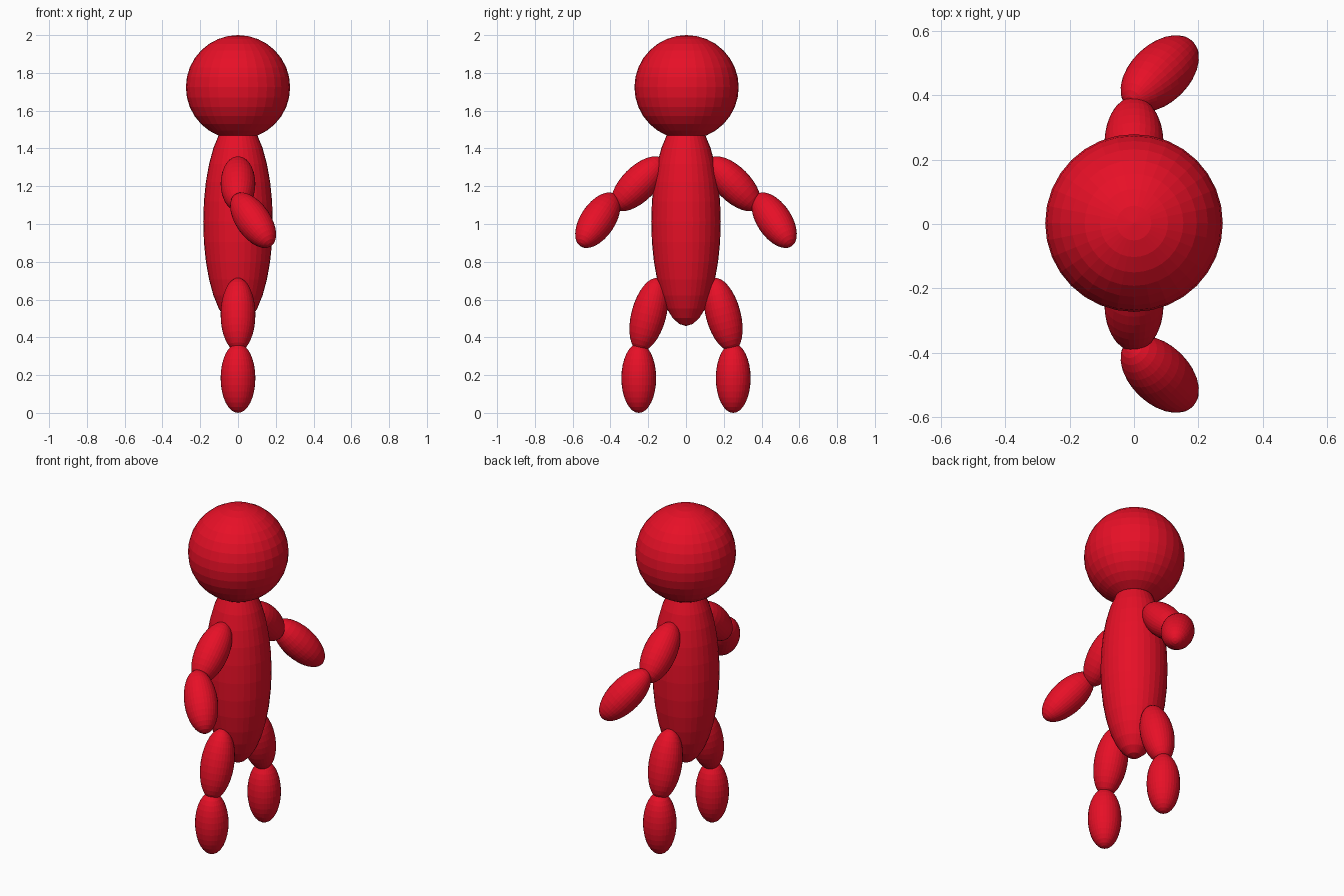
import bpy
from mathutils import Vector

if "Cube" in bpy.data.objects:
    bpy.data.objects.remove(bpy.data.objects["Cube"])

red = bpy.data.materials.new("red")
red.diffuse_color = (0.8, 0.005, 0.02, 1)
red.use_nodes = True
red.node_tree.nodes["Principled BSDF"].inputs["Base Color"].default_value = red.diffuse_color


def ellipsoid(name, center, radius, half_length, direction=(0, 0, 1)):
    """Flat-shaded sphere stretched along a direction."""
    bpy.ops.mesh.primitive_uv_sphere_add(segments=32, ring_count=16, radius=1, location=center)
    ob = bpy.context.object
    ob.name = name
    ob.scale = (radius, radius, half_length)
    ob.rotation_euler = Vector(direction).to_track_quat('Z', 'Y').to_euler()
    ob.data.materials.append(red)
    return ob


# Head and body
ellipsoid("head", (0, 0.003, 1.724), 0.276, 0.276)
ellipsoid("torso", (0, 0, 1.012), 0.184, 0.552)

# Limbs, mirrored across y
for side, s in (("right", -1), ("left", 1)):
    ellipsoid(side + "_upper_arm", (0, s * 0.25, 1.213), 0.092, 0.184, (0, -s, 1))
    ellipsoid(side + "_forearm", (0.08, s * 0.467, 1.02), 0.092, 0.184, (-0.5, -s * 0.48, 0.72))
    ellipsoid(side + "_thigh", (0, s * 0.197, 0.52), 0.092, 0.2, (0, -s * 0.259, 0.966))
    ellipsoid(side + "_shin", (0, s * 0.25, 0.184), 0.092, 0.176 + 0.008)
